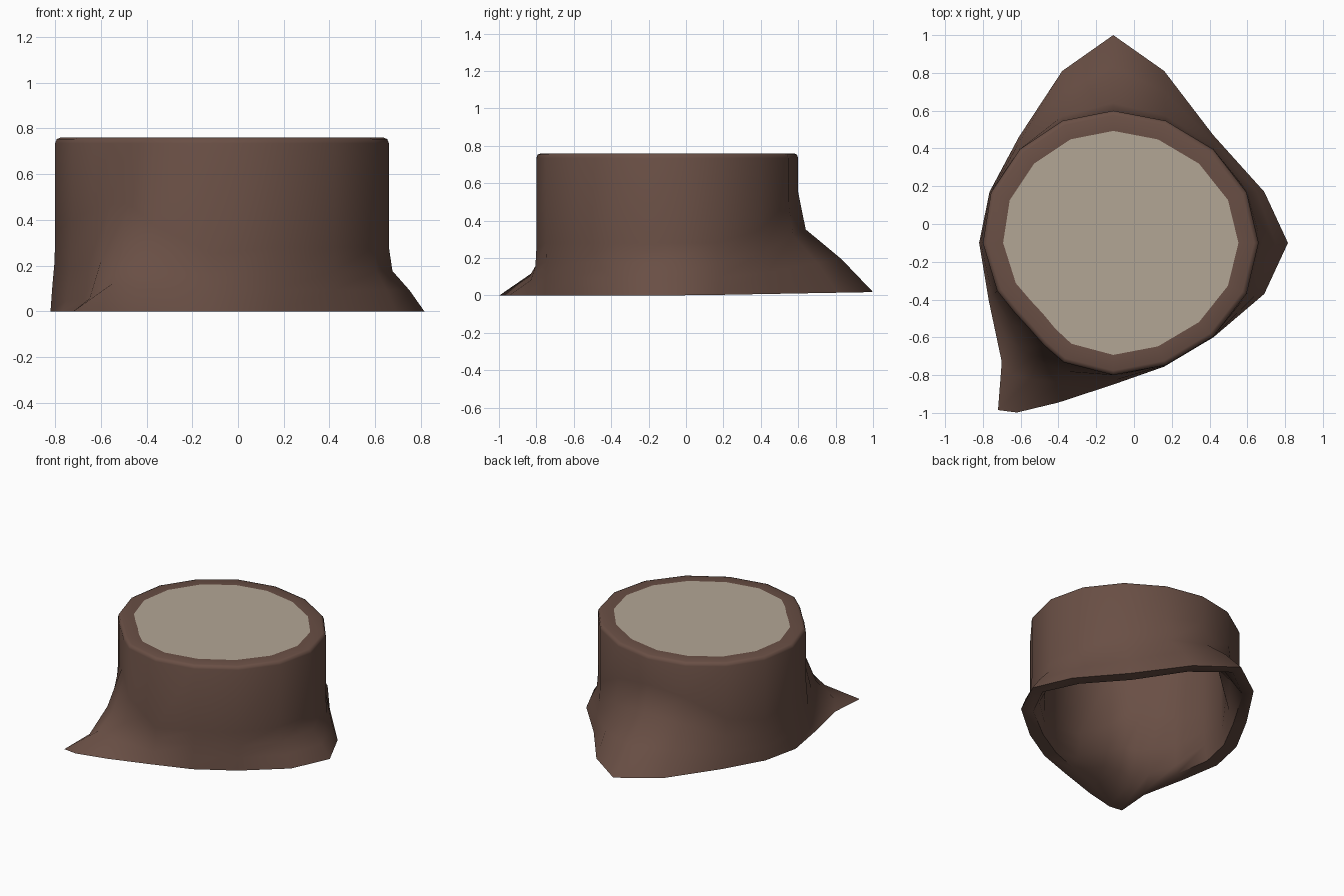
import bpy, bmesh, math

if "Cube" in bpy.data.objects:
    bpy.data.objects.remove(bpy.data.objects["Cube"])

def mat(name, c):
    m = bpy.data.materials.new(name)
    m.diffuse_color = (*c, 1)
    m.use_nodes = True
    m.node_tree.nodes["Principled BSDF"].inputs["Base Color"].default_value = m.diffuse_color
    return m

bark = mat("bark brown", (0.142, 0.078, 0.059))
wood = mat("cut wood tan", (0.45, 0.382, 0.30))

CX, CY = -0.11, -0.10
# columns around the trunk: angle, ground x, ground y, root height, trunk radius
cols = [(0, .815, -.10, .28, .70), (22.5, .69, .17, .28, .70), (45, .42, .47, .35, .70),
        (67.5, .16, .81, .5, .70), (90, -.11, 1.0, .55, .70), (112.5, -.38, .81, .5, .70),
        (135, -.61, .46, .35, .70), (157.5, -.765, .17, .3, .70), (180, -.82, -.10, .35, .69),
        (202.5, -.77, -.40, .4, .665), (215, -.70, -.73, .45, .64), (225, -.72, -.985, .47, .635),
        (236, -.62, -.998, .47, .655), (247.5, -.40, -.945, .38, .685), (270, -.11, -.85, .25, .70),
        (292.5, .16, -.755, .28, .70), (315, .42, -.60, .28, .70), (337.5, .69, -.37, .28, .70)]

def trunk_point(c, inset=0):
    a = math.radians(c[0])
    r = c[4] - inset
    x = math.cos(a)
    return CX + x * (r + (0.07 * x if x > 0 else 0)), CY + math.sin(a) * r

# flare profiles: (share of root height, share of spread to the ground outline)
flare = [(0, 1), (.33, .58), (.63, .1), (1, 0)]
left_flare = [(0, 1), (.12, .56), (.47, .25), (1, 0)]
front_flare = [(0, 1), (.26, .5), (.52, .22), (1, 0)]

def shell_ring(bm, k, inset):
    ring = []
    for c in cols:
        a, gx, gy, h, r = c
        prof = left_flare if 200 < a < 230 else front_flare if 230 < a < 250 else flare
        t, f = prof[k]
        tx, ty = trunk_point(c)
        x, y = tx + (gx - tx) * f, ty + (gy - ty) * f
        d = math.hypot(x - CX, y - CY)
        thin = .45 if k == 0 and 210 < a < 240 else 1     # rim thins out at the front root
        s = 1 - inset * thin / d
        lift = .018 * max(0, gy) * (1 - t)
        ring.append(bm.verts.new((CX + (x - CX) * s, CY + (y - CY) * s, t * h + lift)))
    return ring

def flat_ring(bm, z, inset):
    return [bm.verts.new((*trunk_point(c, inset), z)) for c in cols]

def make(name, bm, m):
    me = bpy.data.meshes.new(name)
    bm.to_mesh(me)
    bm.free()
    me.materials.append(m)
    ob = bpy.data.objects.new(name, me)
    bpy.context.collection.objects.link(ob)
    bpy.ops.object.select_all(action='DESELECT')
    bpy.context.view_layer.objects.active = ob
    ob.select_set(True)
    bpy.ops.object.shade_smooth_by_angle(angle=math.radians(62))

# bark tube: inner wall, underside rim, flared outside, rounded top edge
bm = bmesh.new()
rings = [shell_ring(bm, k, .10) for k in (3, 2, 1)] + [shell_ring(bm, 0, .09)]
rings += [shell_ring(bm, k, 0) for k in (0, 1, 2, 3)]
rings += [flat_ring(bm, .735, 0), flat_ring(bm, .753, .007), flat_ring(bm, .76, .024), flat_ring(bm, .76, .107)]
n = len(cols)
for lo, hi in zip(rings, rings[1:] + rings[:1]):
    for i in range(n):
        j = (i + 1) % n
        bm.faces.new((lo[i], lo[j], hi[j], hi[i]))
bmesh.ops.recalc_face_normals(bm, faces=bm.faces[:])
make("stump_bark", bm, bark)

# cut wood disc closing the top
bm = bmesh.new()
bm.faces.new(flat_ring(bm, .76, .107))
make("cut_top", bm, wood)
